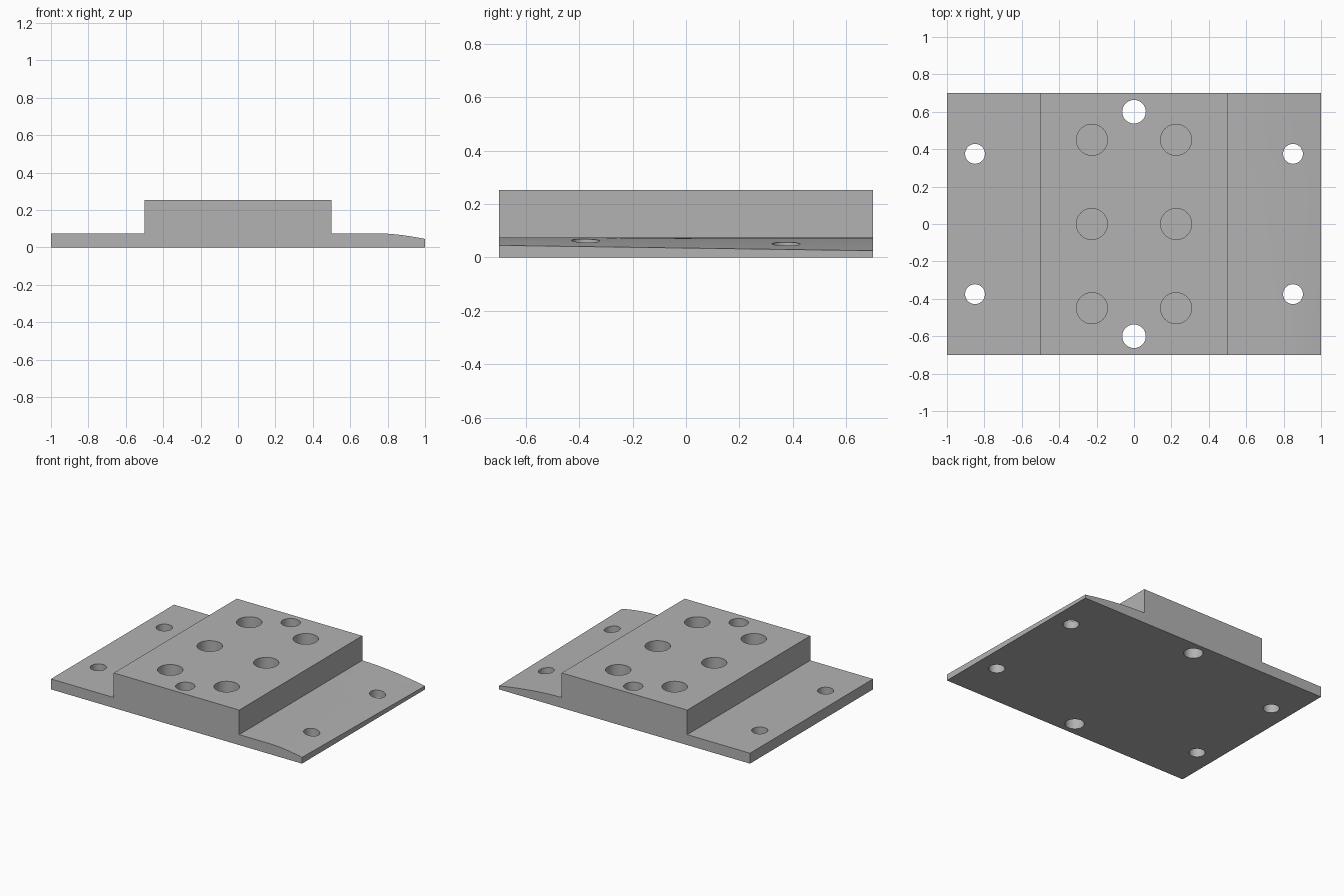
import bpy, bmesh, math
from mathutils import Matrix

cube = bpy.data.objects.get("Cube")
if cube:
    bpy.data.objects.remove(cube, do_unlink=True)

HALF_Y = 0.7
BASE_H = 0.075
BLOCK_X, BLOCK_H = 0.5, 0.252

grey = bpy.data.materials.new("plain grey")
grey.use_nodes = True
colour = (0.45, 0.45, 0.45, 1)
grey.diffuse_color = colour
grey.node_tree.nodes["Principled BSDF"].inputs["Base Color"].default_value = colour


def make_object(name, bm):
    bmesh.ops.recalc_face_normals(bm, faces=bm.faces)
    mesh = bpy.data.meshes.new(name)
    bm.to_mesh(mesh)
    bm.free()
    mesh.materials.append(grey)
    ob = bpy.data.objects.new(name, mesh)
    bpy.context.scene.collection.objects.link(ob)
    return ob


def section(y, steps=10):
    """Plate outline at y: flat flange, raised block, twisted tapering flange."""
    t = (y + HALF_Y) / (2 * HALF_Y)
    start = max(BLOCK_X + 0.01, 0.75 - 0.24 * (y + HALF_Y))
    tip = 0.045 - 0.02 * t
    pts = [(-1, 0), (-1, BASE_H), (-BLOCK_X, BASE_H), (-BLOCK_X, BLOCK_H),
           (BLOCK_X, BLOCK_H), (BLOCK_X, BASE_H)]
    for i in range(steps + 1):
        f = i / steps
        pts.append((start + (1 - start) * f, BASE_H - (BASE_H - tip) * f ** 1.7))
    return pts + [(1, 0)]


# Stepped mounting plate, lofted from front to back
bm = bmesh.new()
rows = []
COUNT = 14
for k in range(COUNT + 1):
    y = -HALF_Y + 2 * HALF_Y * k / COUNT
    rows.append([bm.verts.new((x, y, z)) for x, z in section(y)])
for a, b in zip(rows, rows[1:]):
    for i in range(len(a)):
        j = (i + 1) % len(a)
        bm.faces.new((a[i], a[j], b[j], b[i]))
bm.faces.new(rows[0])
bm.faces.new(rows[-1])
plate = make_object("mounting_plate", bm)

# Holes: (x, y, radius, floor height)
holes = [(sx * 0.85, sy * 0.375, 0.053, -0.1) for sx in (-1, 1) for sy in (-1, 1)]
holes += [(0, sy * 0.6, 0.063, -0.1) for sy in (-1, 1)]
holes += [(sx * 0.225, y, 0.083, 0.1) for sx in (-1, 1) for y in (-0.45, 0, 0.45)]

bm = bmesh.new()
TOP = 0.4
for x, y, r, floor in holes:
    bmesh.ops.create_cone(bm, cap_ends=True, segments=40, radius1=r, radius2=r,
                          depth=TOP - floor,
                          matrix=Matrix.Translation((x, y, (TOP + floor) / 2)))
cutter = make_object("hole_cutter", bm)
cutter.hide_render = True

# Cut the holes and drop the cutter
cut = plate.modifiers.new("holes", 'BOOLEAN')
cut.operation = 'DIFFERENCE'
cut.solver = 'EXACT'
cut.object = cutter
bpy.ops.object.select_all(action='DESELECT')
bpy.context.view_layer.objects.active = plate
plate.select_set(True)
bpy.ops.object.modifier_apply(modifier=cut.name)
bpy.data.objects.remove(cutter, do_unlink=True)
bpy.ops.object.shade_smooth_by_angle(angle=math.radians(25))
